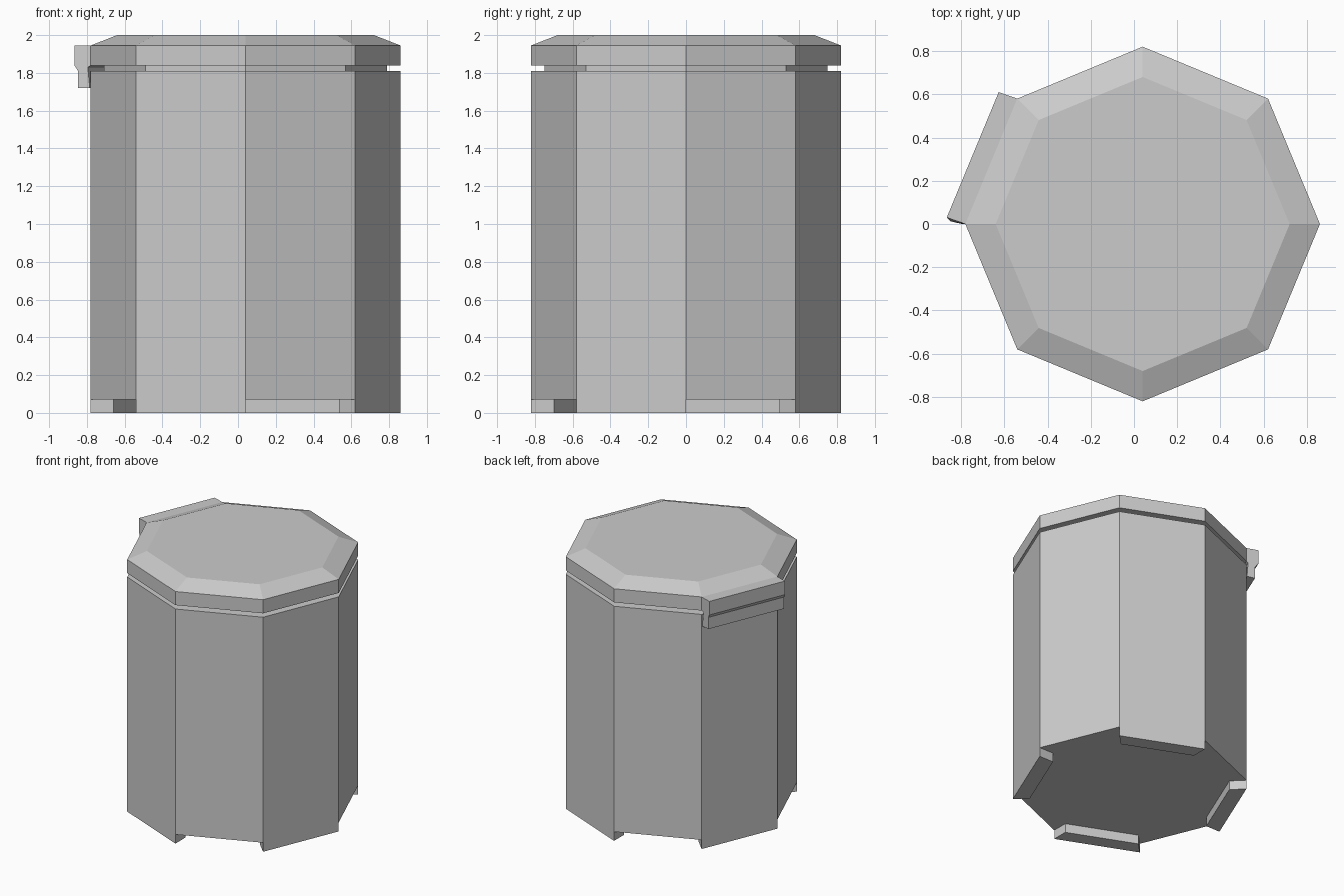
import bpy
from math import cos, sin, radians

if "Cube" in bpy.data.objects:
    bpy.data.objects.remove(bpy.data.objects["Cube"])

CX = 0.04   # the octagonal drum sits off centre because of the clip


def corner(r, deg, z):
    return (CX + r * cos(radians(deg)), r * sin(radians(deg)), z)


def add_mesh(name, verts, faces):
    me = bpy.data.meshes.new(name)
    me.from_pydata(verts, [], faces)
    me.update()
    ob = bpy.data.objects.new(name, me)
    bpy.context.collection.objects.link(ob)
    return ob


def lathe8(name, profile):
    """Octagonal solid from (radius, z) rings, bottom to top."""
    verts = [corner(r, 45 * i, z) for r, z in profile for i in range(8)]
    faces = [tuple(range(7, -1, -1))]
    for k in range(len(profile) - 1):
        for i in range(8):
            a, b = k * 8 + i, k * 8 + (i + 1) % 8
            faces.append((a, b, b + 8, a + 8))
    top = 8 * (len(profile) - 1)
    faces.append(tuple(range(top, top + 8)))
    return add_mesh(name, verts, faces)


def bridge(name, start, end):
    """Prism between two matching outlines."""
    n = len(start)
    faces = [tuple(range(n)), tuple(range(2 * n - 1, n - 1, -1))]
    for i in range(n):
        j = (i + 1) % n
        faces.append((j, i, i + n, j + n))
    return add_mesh(name, start + end, faces)


# drum, narrow neck and bevelled lid
lathe8("drum_with_lid", [(0.82, 0.07), (0.82, 1.81), (0.75, 1.81), (0.75, 1.84),
                         (0.82, 1.84), (0.82, 1.945), (0.68, 2.0)])

# four mitred feet on alternate sides
section = [(0.70, 0.0), (0.82, 0.0), (0.82, 0.07), (0.70, 0.07)]
for k in range(4):
    a = 45 + 90 * k
    bridge("foot_%d" % (k + 1),
           [corner(r, a, z) for r, z in section],
           [corner(r, a + 45, z) for r, z in section])

# stepped latch hanging from the lid: (dx, dy, z) from the lid edge
latch = [(0, 0, 1.945), (0, 0, 1.84), (-0.015, 0, 1.83), (-0.005, 0, 1.72),
         (-0.067, 0.012, 1.72), (-0.067, 0.012, 1.81),
         (-0.086, 0.03, 1.84), (-0.086, 0.03, 1.945)]


def along(deg):
    x, y, _ = corner(0.82, deg, 0)
    return [(x + dx, y + dy, z) for dx, dy, z in latch]


bridge("lid_latch", along(135), along(180))
